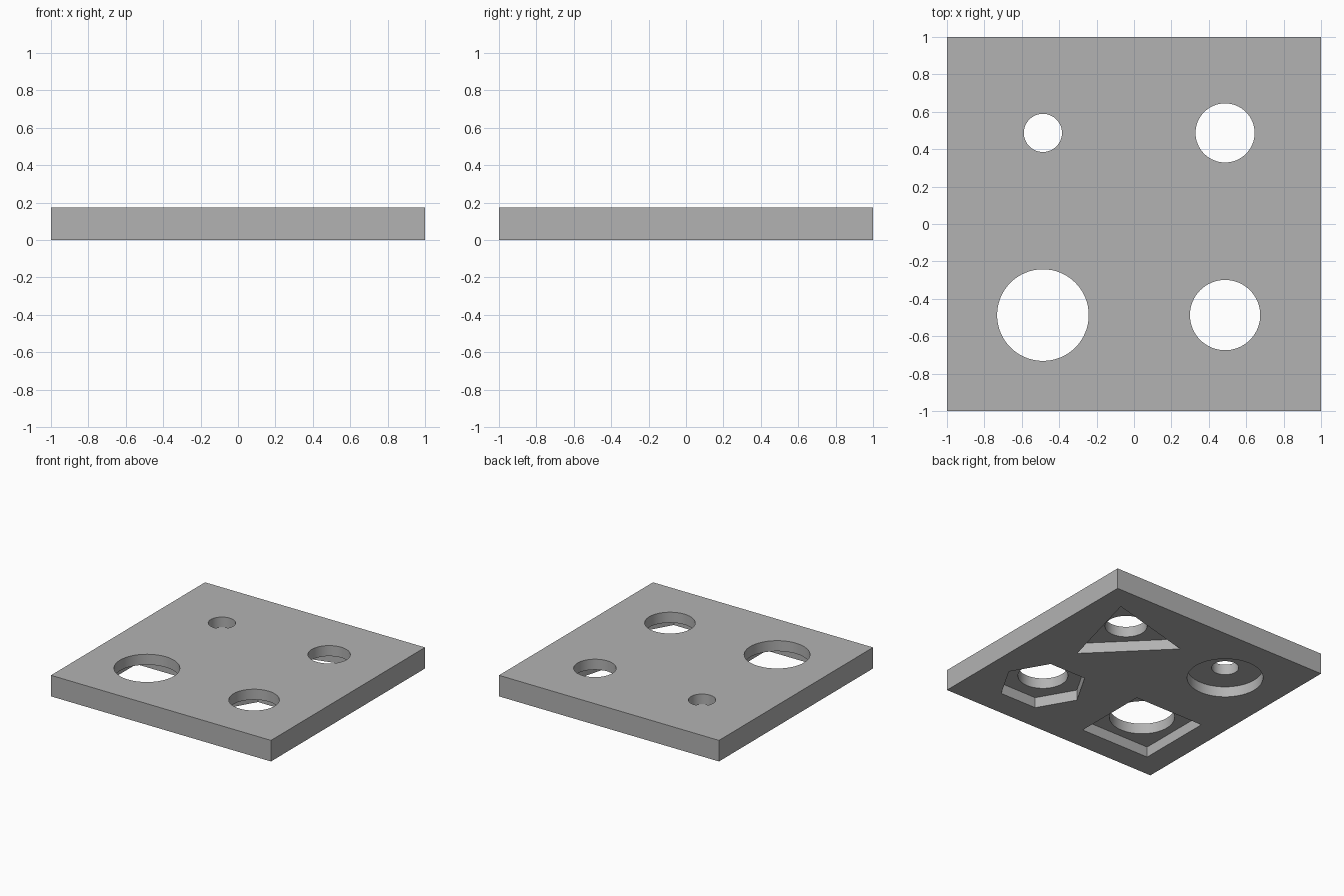
import bpy, bmesh, math

if "Cube" in bpy.data.objects:
    bpy.data.objects.remove(bpy.data.objects["Cube"])

T = 0.173          # plate thickness
DEPTH = T / 2      # pocket depth from the underside
C = 0.487          # hole centre offset

grey = bpy.data.materials.new("grey")
grey.diffuse_color = (0.448, 0.448, 0.448, 1)
grey.use_nodes = True
grey.node_tree.nodes["Principled BSDF"].inputs["Base Color"].default_value = grey.diffuse_color


def prism(name, x, y, radius, sides, angle, z0, z1):
    """Upright prism with its first corner at the given angle in degrees."""
    bm = bmesh.new()
    ring = []
    for i in range(sides):
        a = math.radians(angle) + 2 * math.pi * i / sides
        ring.append(bm.verts.new((x + radius * math.cos(a), y + radius * math.sin(a), z0)))
    base = bm.faces.new(ring)
    top = bmesh.ops.extrude_face_region(bm, geom=[base])["geom"]
    bmesh.ops.translate(bm, vec=(0, 0, z1 - z0),
                        verts=[v for v in top if isinstance(v, bmesh.types.BMVert)])
    bmesh.ops.recalc_face_normals(bm, faces=bm.faces)
    mesh = bpy.data.meshes.new(name)
    bm.to_mesh(mesh)
    bm.free()
    mesh.materials.append(grey)
    obj = bpy.data.objects.new(name, mesh)
    bpy.context.collection.objects.link(obj)
    return obj


# Square plate
plate = prism("plate", 0, 0, math.sqrt(2), 4, 45, 0, T)
bpy.context.view_layer.objects.active = plate
plate.select_set(True)

# Shaped pocket in the underside with a round hole through it:
# name, x, y, pocket radius, pocket sides, pocket angle, hole radius
pockets = [
    ("triangle", C, C, 0.45, 3, 45, 0.158),
    ("hexagon", C, -C, 0.334, 6, 0, 0.188),
    ("square", -C, -C, 0.317 * math.sqrt(2), 4, 45, 0.245),
    ("circle", -C, C, 0.286, 64, 0, 0.102),
]
for name, x, y, radius, sides, angle, hole in pockets:
    cutters = [prism(name + "_pocket_cutter", x, y, radius, sides, angle, -0.1, DEPTH),
               prism(name + "_hole_cutter", x, y, hole, 64, 0, -0.2, T + 0.1)]
    for cutter in cutters:
        cutter.hide_render = True
        mod = plate.modifiers.new(cutter.name, 'BOOLEAN')
        mod.operation = 'DIFFERENCE'
        mod.solver = 'EXACT'
        mod.object = cutter
        bpy.ops.object.modifier_apply(modifier=mod.name)
        bpy.data.objects.remove(cutter, do_unlink=True)

# Smooth round walls, sharp rims
bpy.ops.object.shade_smooth_by_angle(angle=math.radians(30))
